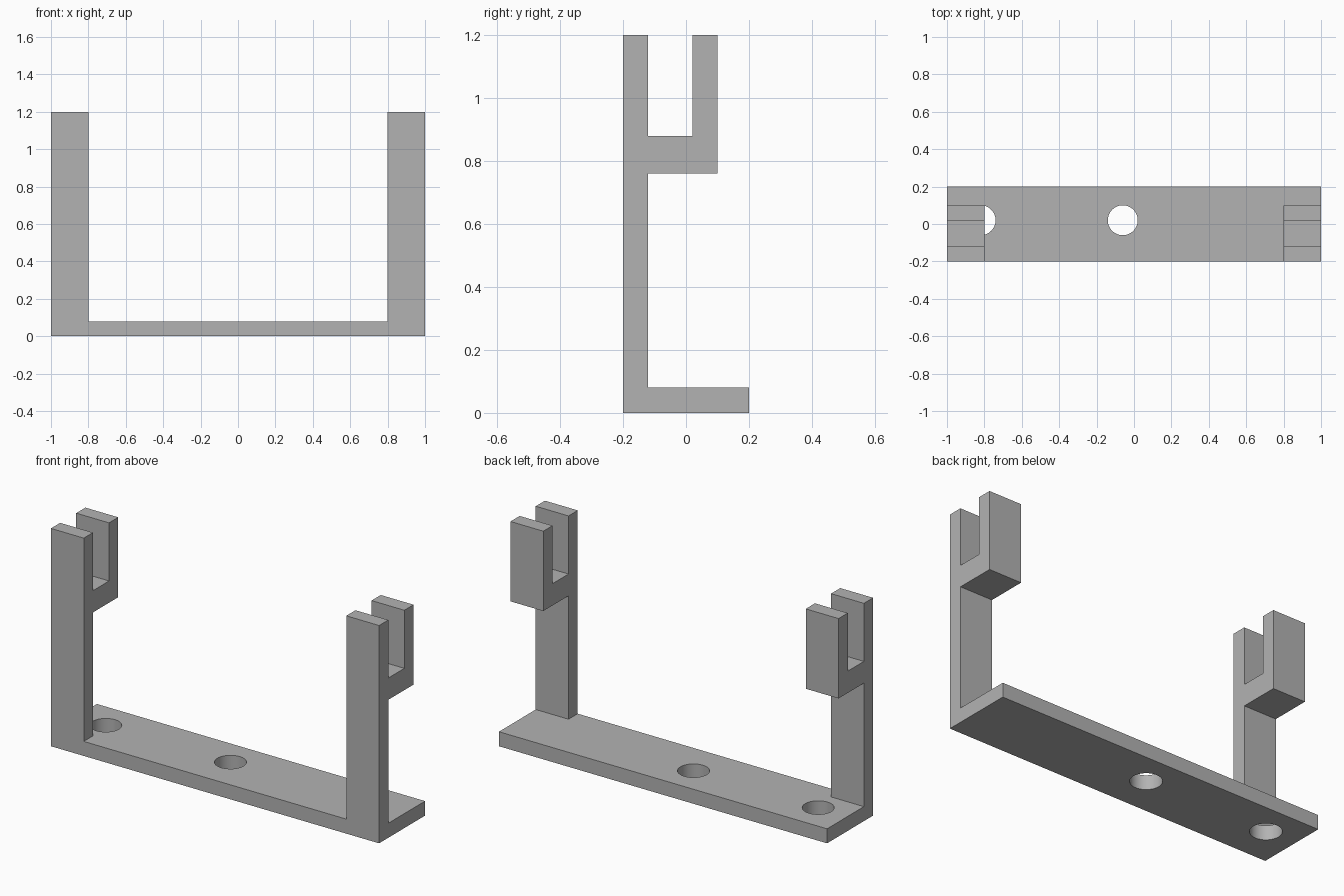
import bpy, bmesh
from mathutils import Matrix

cube = bpy.data.objects.get("Cube")
if cube:
    bpy.data.objects.remove(cube, do_unlink=True)

grey = bpy.data.materials.new("plain grey")
grey.use_nodes = True
colour = (0.45, 0.45, 0.45, 1)
grey.diffuse_color = colour
grey.node_tree.nodes["Principled BSDF"].inputs["Base Color"].default_value = colour


def extrude_profile(name, profile, x0, x1):
    """Extrude a closed (y, z) profile from x0 to x1."""
    bm = bmesh.new()
    face = bm.faces.new([bm.verts.new((x0, y, z)) for y, z in profile])
    side = bmesh.ops.extrude_face_region(bm, geom=[face])["geom"]
    verts = [v for v in side if isinstance(v, bmesh.types.BMVert)]
    bmesh.ops.translate(bm, verts=verts, vec=(x1 - x0, 0, 0))
    bmesh.ops.recalc_face_normals(bm, faces=bm.faces)
    return add_object(name, bm)


def add_object(name, bm):
    mesh = bpy.data.meshes.new(name)
    bm.to_mesh(mesh)
    bm.free()
    obj = bpy.data.objects.new(name, mesh)
    bpy.context.collection.objects.link(obj)
    mesh.materials.append(grey)
    return obj


def combine(target, other, operation):
    """Apply a boolean and remove the second object."""
    mod = target.modifiers.new(operation, 'BOOLEAN')
    mod.object, mod.operation, mod.solver = other, operation, 'EXACT'
    bpy.context.view_layer.objects.active = target
    bpy.ops.object.modifier_apply(modifier=mod.name)
    bpy.data.objects.remove(other, do_unlink=True)


# Flat base plate
bracket = extrude_profile("bracket", [(-.2, 0), (.2, 0), (.2, .08), (-.2, .08)], -1, 1)

# Upright posts with a slotted cradle at the top
post = [(-.2, 0), (-.12, 0), (-.12, .76), (.1, .76), (.1, 1.2),
        (.02, 1.2), (.02, .88), (-.12, .88), (-.12, 1.2), (-.2, 1.2)]
for name, x in (("right_post", -1), ("left_post", .8)):
    combine(bracket, extrude_profile(name, post, x, x + .2), 'UNION')

# Screw holes through the base
for x in (-.82, -.06):
    bm = bmesh.new()
    bmesh.ops.create_cone(bm, cap_ends=True, segments=48, radius1=.08, radius2=.08,
                          depth=.3, matrix=Matrix.Translation((x, .02, .04)))
    cutter = add_object("hole_cutter", bm)
    cutter.hide_render = True
    combine(bracket, cutter, 'DIFFERENCE')

# Smooth hole walls, sharp plate edges
bpy.ops.object.select_all(action='DESELECT')
bracket.select_set(True)
bpy.context.view_layer.objects.active = bracket
bpy.ops.object.shade_smooth_by_angle(angle=.52)
